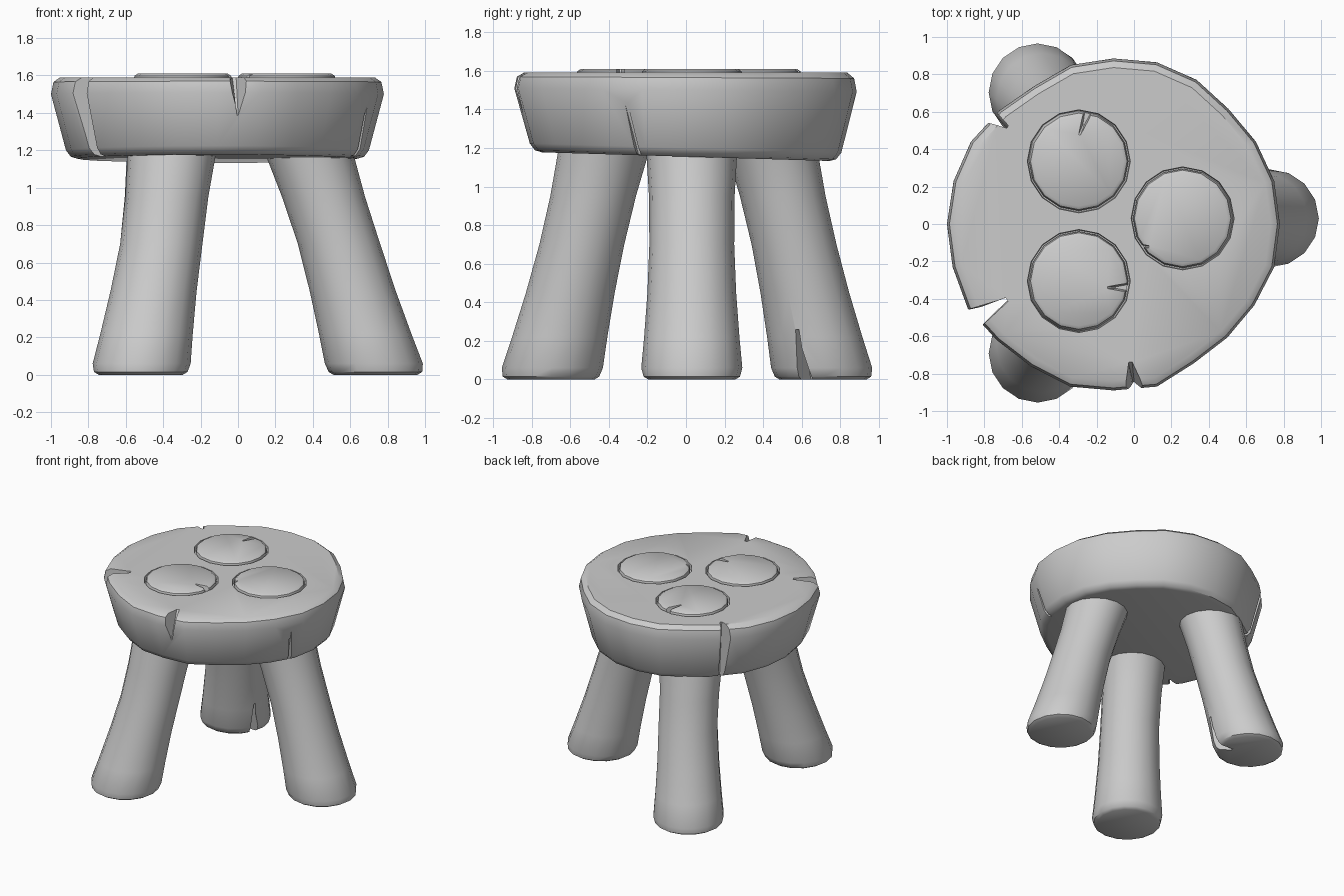
import bpy, bmesh, math
from mathutils import Vector

cube = bpy.data.objects.get("Cube")
if cube:
    bpy.data.objects.remove(cube, do_unlink=True)

GREY = (0.6, 0.6, 0.6, 1)
mat = bpy.data.materials.new("stone grey")
mat.use_nodes = True
mat.diffuse_color = GREY
mat.node_tree.nodes["Principled BSDF"].inputs["Base Color"].default_value = GREY


def loft(name, rings):
    """Closed solid skinned through rings of points, from bottom to top."""
    bm = bmesh.new()
    loops = [[bm.verts.new(p) for p in ring] for ring in rings]
    n = len(loops[0])
    for low, high in zip(loops, loops[1:]):
        for i in range(n):
            j = (i + 1) % n
            bm.faces.new((low[i], low[j], high[j], high[i]))
    bm.faces.new(loops[0][::-1])
    bm.faces.new(loops[-1])
    bmesh.ops.recalc_face_normals(bm, faces=bm.faces)
    mesh = bpy.data.meshes.new(name)
    bm.to_mesh(mesh)
    bm.free()
    mesh.materials.append(mat)
    obj = bpy.data.objects.new(name, mesh)
    bpy.context.collection.objects.link(obj)
    return obj


def circle(x, y, z, r, sides=16):
    return [(x + r * math.cos(math.tau * i / sides),
             y + r * math.sin(math.tau * i / sides), z) for i in range(sides)]


def wedge(low, high, tip_low, tip_high, width_low, width_high):
    """V-shaped cutter: wide at the outer points, sharp at the tips."""
    rings = []
    for outer, tip, width in ((low, tip_low, width_low), (high, tip_high, width_high)):
        o, t = Vector(outer), Vector(tip)
        side = Vector((o.y - t.y, t.x - o.x, 0)).normalized() * width / 2
        rings.append([o + side, t + side * 0.15, t - side * 0.15, o - side])
    return loft("crack_cutter", rings)


def carve(obj, cutters):
    """Apply the cutters, then shade smooth with sharp creases."""
    bpy.context.view_layer.objects.active = obj
    for cutter in cutters:
        mod = obj.modifiers.new("carve", "BOOLEAN")
        mod.operation, mod.solver, mod.object = "DIFFERENCE", "EXACT", cutter
        bpy.ops.object.modifier_apply(modifier=mod.name)
        bpy.data.objects.remove(cutter, do_unlink=True)
    bpy.ops.object.select_all(action="DESELECT")
    obj.select_set(True)
    bpy.ops.object.shade_smooth_by_angle(angle=math.radians(38))


# Seat: an uneven hand-cut disc, tapering downward with a sloping underside
radii = [.89, .89, .88, .87, .89, .895, .885, .88, .85, .86, .88, .885,
         .89, .89, .90, .88, .88, .90, .89, .90, .86, .86, .87, .89]
CX = -0.11


def seat_ring(z, scale, slope):
    ring = []
    for i, r in enumerate(radii):
        a = math.tau * i / len(radii)
        x, y = r * scale * math.cos(a), r * scale * math.sin(a)
        ring.append((CX + x, y, z - slope * y))
    return ring


seat = loft("seat", [seat_ring(1.155, .84, .03), seat_ring(1.165, .88, .03),
                     seat_ring(1.2, .91, .03), seat_ring(1.5, 1, .01),
                     seat_ring(1.565, .985, .005), seat_ring(1.59, .945, 0)])

# Leg positions: foot, knee, underside of seat, peg end
legs = {
    "left_leg": [(.735, .03), (.54, .03), (.385, .03), (.26, .03)],
    "front_right_leg": [(-.52, -.70), (-.41, -.54), (-.355, -.43), (-.295, -.305)],
    "back_right_leg": [(-.52, .71), (-.41, .56), (-.36, .45), (-.295, .335)],
}

# Splits around the rim, and shallow sockets for the pegs
rim_cuts = [
    wedge((-.88, -.52, 1), (-.95, -.56, 1.7), (-.68, -.40, 1), (-.68, -.405, 1.7), .10, .17),
    wedge((.02, -.95, 1.30), (.01, -.95, 1.7), (-.0, -.86, 1.36), (-.03, -.68, 1.7), .03, .19),
    wedge((-.80, .62, 1), (-.84, .62, 1.7), (-.63, .49, 1), (-.685, .525, 1.7), .10, .11),
    wedge((.80, -.26, 1.1), (.86, -.39, 1.47), (.58, -.22, 1.1), (.70, -.32, 1.47), .12, .09),
]
sockets = [loft("socket_cutter", [circle(*p[3], 1.55, .272), circle(*p[3], 1.7, .285)])
           for p in legs.values()]
carve(seat, rim_cuts + sockets)

# Small cracks in the exposed ends, and one split at a foot
end_cracks = {
    "left_leg": [wedge((-.03, -.12, 1.56), (-.03, -.10, 1.7), (.06, -.12, 1.56),
                       (.12, -.125, 1.7), .05, .10)],
    "front_right_leg": [wedge((.02, -.34, 1.56), (.02, -.34, 1.7), (-.10, -.34, 1.56),
                              (-.22, -.34, 1.7), .05, .10)],
    "back_right_leg": [
        wedge((-.23, .65, 1.56), (-.23, .65, 1.7), (-.27, .53, 1.56), (-.33, .38, 1.7), .05, .10),
        wedge((-.16, .58, -.05), (-.20, .55, .26), (-.42, .67, -.05), (-.30, .60, .26), .17, .03),
    ],
}

# Legs: splayed, slightly waisted logs that run up through the seat
profile = [(0, .225), (.015, .25), (.06, .262), (.22, .247), (.45, .23), (.7, .22), (.95, .222),
           (1.17, .235), (1.45, .262), (1.57, .265), (1.598, .258), (1.61, .24)]
levels = [0.03, .7, 1.17, 1.56]

for name, points in legs.items():
    rings = []
    for z, r in profile:
        h = min(max(z, levels[0]), levels[-1])
        k = next(i for i in range(3) if h <= levels[i + 1])
        t = (h - levels[k]) / (levels[k + 1] - levels[k])
        x, y = Vector(points[k]).lerp(Vector(points[k + 1]), t)
        rings.append(circle(x, y, z, r))
    carve(loft(name, rings), end_cracks[name])
